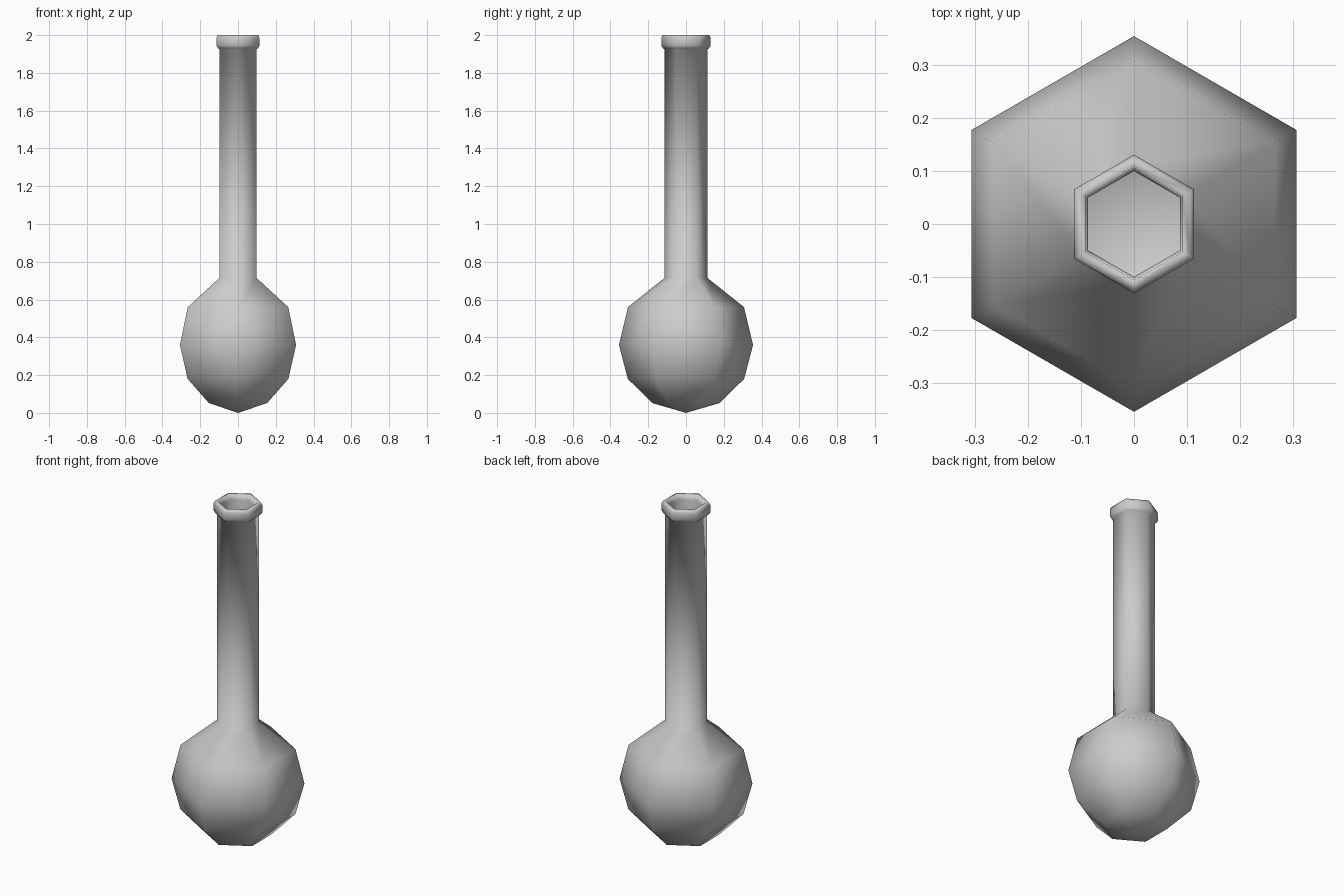
import bpy, bmesh, math

if "Cube" in bpy.data.objects:
    bpy.data.objects.remove(bpy.data.objects["Cube"])

SIDES = 6


def lathe(name, profile):
    """Revolve (radius, z) points into a six-sided body with corners on the y axis."""
    bm = bmesh.new()
    rings = []
    for r, z in profile:
        if r == 0:
            rings.append([bm.verts.new((0, 0, z))] * SIDES)
        else:
            angles = [math.pi / 2 + i * math.tau / SIDES for i in range(SIDES)]
            rings.append([bm.verts.new((r * math.cos(a), r * math.sin(a), z)) for a in angles])
    for low, high in zip(rings, rings[1:]):
        for i in range(SIDES):
            j = (i + 1) % SIDES
            corners = list(dict.fromkeys((low[i], low[j], high[j], high[i])))
            bm.faces.new(corners).smooth = True
    bmesh.ops.recalc_face_normals(bm, faces=bm.faces)
    mesh = bpy.data.meshes.new(name)
    bm.to_mesh(mesh)
    bm.free()
    obj = bpy.data.objects.new(name, mesh)
    bpy.context.collection.objects.link(obj)
    return obj


# Outer skin: round bulb, long neck
outer = [(0, 0.005), (0.178, 0.052), (0.308, 0.18), (0.355, 0.36),
         (0.307, 0.56), (0.113, 0.715), (0.113, 1.925)]
# Rolled lip around the mouth
lip = [(0.122, 1.93), (0.131, 1.945), (0.131, 1.985), (0.124, 2.0), (0.106, 2.0)]
# Thin inner wall down to the bulb floor
inner = [(0.1, 1.97), (0.1, 0.715), (0.294, 0.552), (0.341, 0.36),
         (0.295, 0.187), (0.17, 0.065), (0, 0.02)]

lathe("flask", [(0, 0.0)] + outer[1:] + lip + inner)
